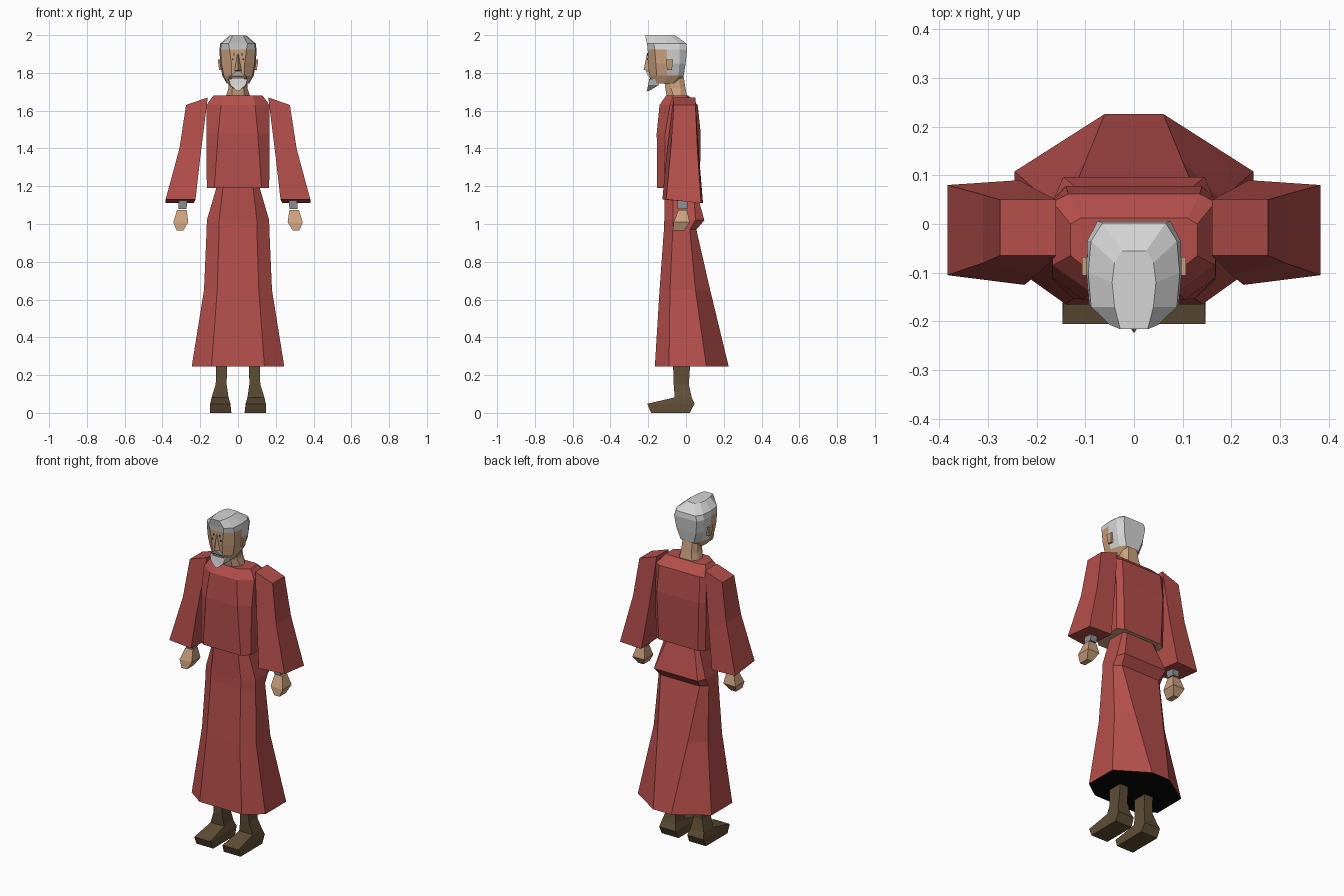
import bpy, bmesh


def mat(name, r, g, b):
    m = bpy.data.materials.new(name)
    m.diffuse_color = (r, g, b, 1)
    return m


RED = mat("robe red", .46, .078, .07)
SKIN = mat("skin tan", .60, .36, .21)
HAIR = mat("hair grey", .66, .66, .66)
BOOT = mat("boot brown", .115, .077, .037)
CUFF = mat("cuff grey", .27, .27, .29)
DARK = mat("brow dark brown", .07, .035, .02)
BLACK = mat("hem black", .002, .002, .002)


def sym(z, half):
    """Closed ring from its x > 0 half, listed front to back."""
    return [(x, y, z) for x, y in half] + [(-x, y, z) for x, y in reversed(half)]


def box_ring(x0, x1, y0, y1, z):
    return [(x0, y0, z), (x1, y0, z), (x1, y1, z), (x0, y1, z)]


def loft(name, rings, mats, rule=None, mirror=False):
    """Skin a stack of rings, cap both ends, colour faces by a rule on the centre and normal."""
    bm = bmesh.new()
    vs = [[bm.verts.new(p) for p in r] for r in rings]
    n = len(rings[0])
    for a, b in zip(vs, vs[1:]):
        for i in range(n):
            j = (i + 1) % n
            bm.faces.new((a[i], a[j], b[j], b[i]))
    bm.faces.new(vs[0])
    bm.faces.new(vs[-1])
    if mirror:
        geo = bm.verts[:] + bm.edges[:] + bm.faces[:]
        dup = bmesh.ops.duplicate(bm, geom=geo)["geom"]
        for v in dup:
            if isinstance(v, bmesh.types.BMVert):
                v.co.x *= -1
    bmesh.ops.recalc_face_normals(bm, faces=bm.faces[:])
    bm.normal_update()
    if rule:
        for f in bm.faces:
            f.material_index = rule(f.calc_center_median(), f.normal)
    me = bpy.data.meshes.new(name)
    bm.to_mesh(me)
    bm.free()
    for m in mats:
        me.materials.append(m)
    ob = bpy.data.objects.new(name, me)
    bpy.context.collection.objects.link(ob)
    return ob


# Long skirt with a back fold at the hips and a dark underside
loft("skirt", [
    sym(1.25, [(.07, -.10), (.10, -.06), (.10, .03), (.08, .04)]),
    sym(1.19, [(.08, -.115), (.115, -.07), (.115, .04), (.09, .05)]),
    sym(1.02, [(.10, -.115), (.165, -.07), (.165, .05), (.145, .097)]),
    sym(.97, [(.10, -.117), (.166, -.07), (.166, .02), (.13, .055)]),
    sym(.65, [(.11, -.14), (.18, -.085), (.18, .05), (.10, .128)]),
    sym(.245, [(.14, -.165), (.245, -.09), (.245, .108), (.06, .226)]),
], [RED, BLACK], lambda c, n: int(n.z < -.9 and c.z < .3))

# Upper robe, skin showing on its underside
loft("upper_robe", [
    sym(1.19, [(.125, -.153), (.165, -.115), (.165, .05), (.13, .073)]),
    sym(1.48, [(.105, -.155), (.168, -.11), (.168, .05), (.14, .078)]),
    sym(1.63, [(.09, -.14), (.167, -.085), (.167, .045), (.135, .062)]),
    sym(1.68, [(.08, -.105), (.13, -.065), (.13, .0), (.11, .012)]),
], [RED, SKIN], lambda c, n: int(n.z < -.9))

# Wide sleeves: outer front, outer back, inner back, inner front
loft("sleeves", [
    [(.275, -.065, 1.63), (.275, .05, 1.63), (.16, .05, 1.67), (.16, -.065, 1.67)],
    [(.31, -.08, 1.40), (.31, .06, 1.40), (.20, .07, 1.35), (.20, -.105, 1.35)],
    [(.383, -.105, 1.13), (.383, .08, 1.11), (.235, .09, 1.11), (.225, -.125, 1.13)],
], [RED], mirror=True)

# Cuffs and hands
loft("cuffs", [box_ring(.265, .31, -.045, .01, 1.2),
               box_ring(.272, .315, -.045, .008, 1.08)], [CUFF], mirror=True)
loft("hands", [
    box_ring(.272, .322, -.04, .005, 1.075),
    box_ring(.263, .343, -.065, .02, 1.01),
    box_ring(.29, .325, -.07, -.01, .965),
], [SKIN], mirror=True)

# Boots: shaft down to the ankle, then heel and toe
loft("boots", [
    box_ring(.058, .115, -.07, .025, .30),
    box_ring(.06, .118, -.065, .015, .15),
    box_ring(.05, .14, -.06, .03, .082),
    box_ring(.04, .147, -.205, .045, .048),
    box_ring(.035, .147, -.185, .02, 0),
], [BOOT], mirror=True)

# Neck
loft("neck", [
    sym(1.66, [(.035, -.10), (.07, -.06), (.07, -.03), (.045, .008)]),
    sym(1.72, [(.03, -.11), (.05, -.08), (.05, -.03), (.035, -.003)]),
    sym(1.80, [(.03, -.12), (.048, -.09), (.048, -.04), (.03, -.015)]),
], [SKIN])

# Head: hair on top and behind the ears, face in front
loft("head", [
    sym(1.745, [(.03, -.185), (.055, -.15), (.06, -.11), (.055, -.07), (.03, -.05)]),
    sym(1.785, [(.035, -.195), (.075, -.155), (.083, -.10), (.068, -.04), (.045, -.012)]),
    sym(1.85, [(.035, -.20), (.088, -.16), (.095, -.10), (.09, -.035), (.065, -.002)]),
    sym(1.925, [(.045, -.203), (.092, -.165), (.098, -.10), (.096, -.035), (.075, .006)]),
    sym(1.955, [(.05, -.207), (.088, -.17), (.094, -.10), (.088, -.035), (.065, .002)]),
    sym(1.997, [(.028, -.216), (.04, -.17), (.045, -.12), (.04, -.08), (.025, -.055)]),
], [SKIN, HAIR], lambda c, n: int(c.z > 1.93 or (c.y > -.09 and c.z > 1.77)))

# Ears
loft("ears", [box_ring(.085, .10, -.10, -.075, 1.815),
              box_ring(.085, .107, -.106, -.068, 1.87)], [SKIN], mirror=True)

# Nose
loft("nose", [
    [(-.02, -.195, 1.81), (.02, -.195, 1.81), (0, -.224, 1.815)],
    [(-.008, -.195, 1.90), (.008, -.195, 1.90), (0, -.207, 1.90)],
], [SKIN])

# Brows and eyes as thin slanted plates
for name, z, h, x0, x1 in (("brows", 1.893, .012, .018, .075),
                           ("eyes", 1.868, .008, .025, .06)):
    def plate(zz):
        y0, y1 = -.206, -.172 if x1 > .07 else -.183
        return [(x0, y0, zz), (x1, y1, zz), (x1, y1 + .008, zz), (x0, y0 + .008, zz)]
    loft(name, [plate(z), plate(z + h)], [DARK], mirror=True)

# Moustache and pointed beard
loft("moustache", [
    sym(1.772, [(.05, -.185), (.045, -.165)]),
    sym(1.785, [(.04, -.202), (.035, -.17)]),
    sym(1.81, [(.008, -.212), (.008, -.18)]),
], [HAIR])
loft("beard", [
    sym(1.705, [(.006, -.207), (.006, -.195)]),
    sym(1.735, [(.04, -.200), (.045, -.145)]),
    sym(1.768, [(.05, -.195), (.064, -.14)]),
], [HAIR])
